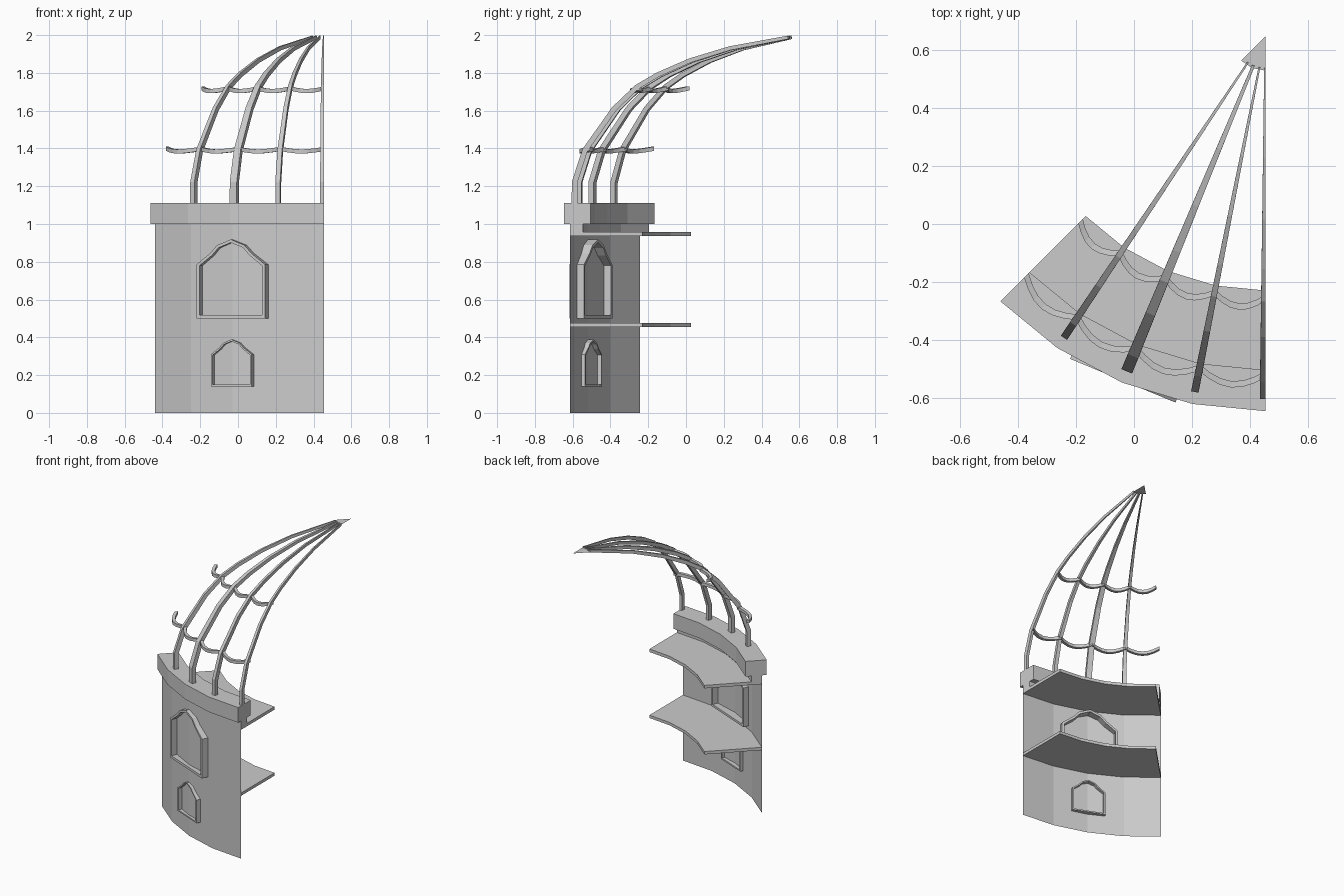
import bpy, bmesh
from math import sin, cos, pi, radians, hypot

if "Cube" in bpy.data.objects:
    bpy.data.objects.remove(bpy.data.objects["Cube"])

CX, CY = 0.455, 0.65          # axis of the round tower; the model is a 45 degree slice
SLICE = radians(45)


def pos(a, r, z, t=0.0):
    """Point at angle a from the front, radius r, height z, sideways shift t."""
    return (CX - r * sin(a) + t * cos(a), CY - r * cos(a) - t * sin(a), z)


def make(name, rings, closed=True, caps=True, loop=False):
    """Skin a list of equal-length point rings."""
    bm = bmesh.new()
    vs = [[bm.verts.new(p) for p in ring] for ring in rings]
    n = len(vs[0])
    pairs = list(zip(vs, vs[1:])) + ([(vs[-1], vs[0])] if loop else [])
    for a, b in pairs:
        for i in range(n if closed else n - 1):
            j = (i + 1) % n
            bm.faces.new((a[i], a[j], b[j], b[i]))
    if closed and caps and not loop:
        bm.faces.new(vs[0])
        bm.faces.new(vs[-1])
    bmesh.ops.recalc_face_normals(bm, faces=bm.faces)
    me = bpy.data.meshes.new(name)
    bm.to_mesh(me)
    bm.free()
    ob = bpy.data.objects.new(name, me)
    bpy.context.collection.objects.link(ob)
    return ob


def sector(name, profile, closed=True, segs=4):
    """Sweep an (r, z) profile round the slice."""
    return make(name, [[pos(SLICE * i / segs, r, z) for r, z in profile]
                       for i in range(segs + 1)], closed)


def box(r0, r1, z0, z1):
    return [(r0, z0), (r1, z0), (r1, z1), (r0, z1)]


# curved outer wall (thin sheet), two floors and the parapet
sector("wall", [(1.265, 1.0), (1.265, 0.0)], closed=False)
sector("lower_floor", box(0.88, 1.264, 0.456, 0.477))
sector("upper_floor", box(0.88, 1.264, 0.936, 0.958))
sector("parapet_ledge", box(1.195, 1.264, 0.958, 1.0))
sector("parapet", box(1.155, 1.297, 1.0, 1.11))


# window frames with a stepped arch, standing through the wall
def window(name, z0, s, r_in, r_out):
    half = [(0.197, 0.0), (0.197, 0.285), (0.118, 0.345), (0.078, 0.388)]
    outer = half + [(0.0, 0.418)] + [(-t, z) for t, z in reversed(half)]
    inner = [(t * 0.91, 0.017 + z * 0.92) for t, z in outer]
    a = SLICE / 2
    rings = []
    for (t, z), (u, w) in zip(outer, inner):
        rings.append([pos(a, r_in, z0 + s * z, s * t), pos(a, r_out, z0 + s * z, s * t),
                      pos(a, r_out, z0 + s * w, s * u), pos(a, r_in, z0 + s * w, s * u)])
    make(name, rings, loop=True)


window("upper_window_frame", 0.50, 1.0, 1.207, 1.29)
window("lower_window_frame", 0.14, 0.595, 1.233, 1.282)

# tapering dome ribs; the one on the cut plane is only half a rib
path = [(1.24, 1.09), (1.24, 1.22), (1.185, 1.39), (1.03, 1.61), (0.91, 1.725),
        (0.80, 1.79), (0.63, 1.865), (0.42, 1.93), (0.11, 1.988)]


def rib(name, deg, left, right):
    a = radians(deg)
    rings = []
    for i, (r, z) in enumerate(path):
        p, q = path[max(i - 1, 0)], path[min(i + 1, len(path) - 1)]
        dr, dz = q[0] - p[0], q[1] - p[1]
        length = hypot(dr, dz)
        k = 0.25 + 0.75 * (r - 0.11) / 1.13
        h = 0.007 + 0.008 * k
        nr, nz = h * dz / length, -h * dr / length
        rings.append([pos(a, r - nr, z - nz, -left * k), pos(a, r + nr, z + nz, -left * k),
                      pos(a, r + nr, z + nz, right * k), pos(a, r - nr, z - nz, right * k)])
    make(name, rings)


rib("edge_rib", 0, 0.02, 0.0)
rib("thin_rib_1", 11.25, 0.013, 0.013)
rib("middle_rib", 22.5, 0.02, 0.02)
rib("thin_rib_2", 33.75, 0.013, 0.013)


# scalloped hoops bulging outwards between the ribs
def hoop(name, r, z, bulge, h):
    rings = []
    for i in range(25):
        a = SLICE * i / 24
        s = abs(sin(4 * pi * i / 24))
        rr, zz = r + bulge * s, z + 0.008 - 0.014 * s
        rings.append([pos(a, rr + x, zz + y) for x, y in
                      [(-h, -h), (h, -h), (h, h), (-h, h)]])
    make(name, rings)


hoop("lower_hoop", 1.17, 1.39, 0.04, 0.011)
hoop("upper_hoop", 0.905, 1.71, 0.035, 0.011)

# flat cap where the ribs meet
bm = bmesh.new()
bm.faces.new([bm.verts.new(p) for p in
              [(CX, CY, 1.988)] + [pos(SLICE * i / 2, 0.12, 1.988) for i in (2, 1, 0)]])
cap_mesh = bpy.data.meshes.new("dome_cap")
bm.to_mesh(cap_mesh)
bm.free()
bpy.context.collection.objects.link(bpy.data.objects.new("dome_cap", cap_mesh))
